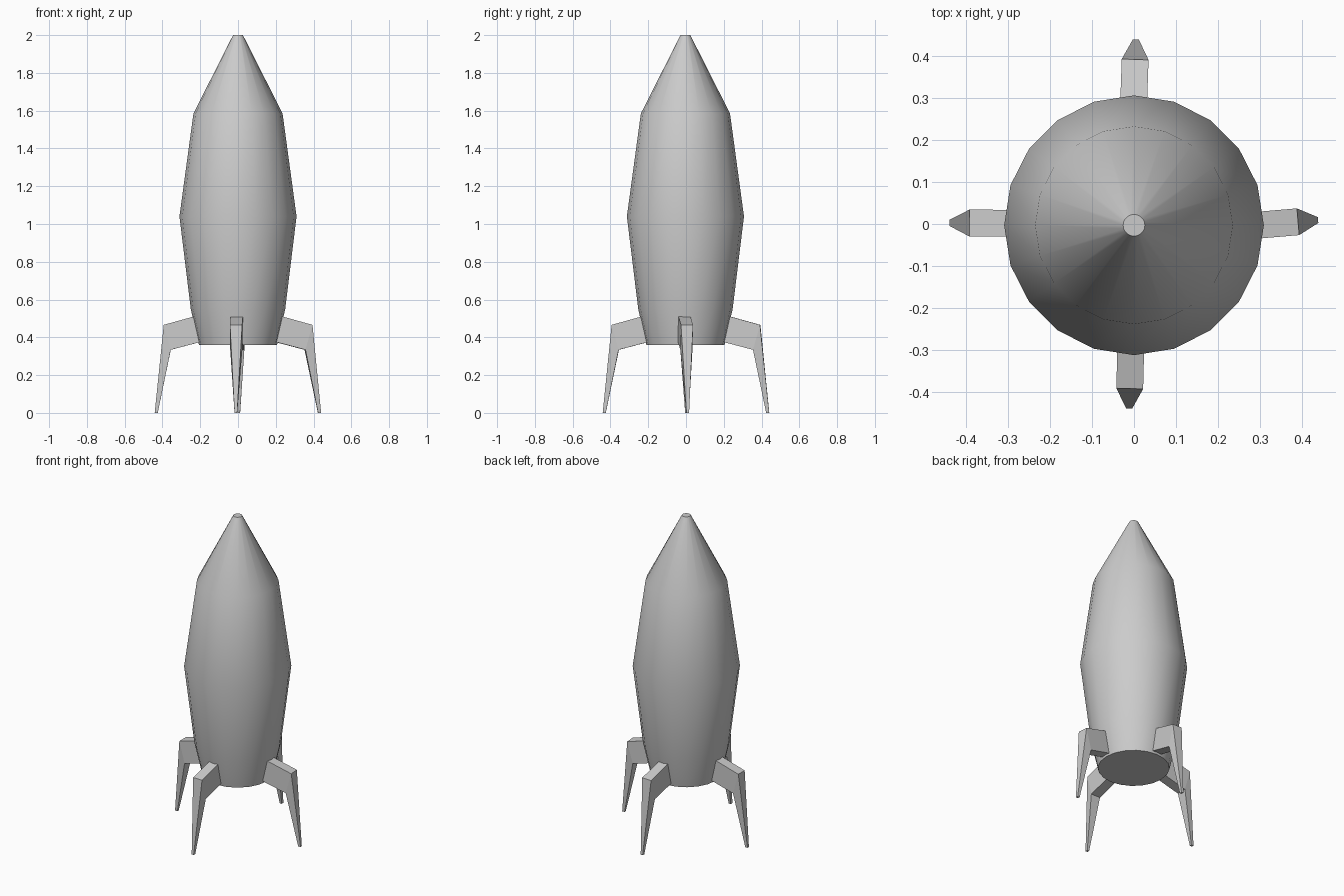
import bpy, bmesh, math
from mathutils import Matrix

cube = bpy.data.objects.get("Cube")
if cube:
    bpy.data.objects.remove(cube, do_unlink=True)

SIDES = 20

grey = bpy.data.materials.new("light_grey")
grey.use_nodes = True
grey.diffuse_color = (0.6, 0.6, 0.6, 1)
grey.node_tree.nodes["Principled BSDF"].inputs["Base Color"].default_value = (0.6, 0.6, 0.6, 1)


def loft(name, rings):
    """Join successive closed rings of points and cap both ends."""
    bm = bmesh.new()
    loops = [[bm.verts.new(p) for p in ring] for ring in rings]
    for a, b in zip(loops, loops[1:]):
        for i in range(len(a)):
            j = (i + 1) % len(a)
            bm.faces.new((a[i], a[j], b[j], b[i]))
    bm.faces.new(loops[0])
    bm.faces.new(loops[-1])
    bmesh.ops.recalc_face_normals(bm, faces=bm.faces)
    mesh = bpy.data.meshes.new(name)
    bm.to_mesh(mesh)
    bm.free()
    mesh.materials.append(grey)
    obj = bpy.data.objects.new(name, mesh)
    bpy.context.collection.objects.link(obj)
    return obj


def circle(radius, z):
    steps = [math.tau * i / SIDES for i in range(SIDES)]
    return [(radius * math.cos(a), radius * math.sin(a), z) for a in steps]


# Hull: tapered barrel with a blunt nose
profile = [(0.207, 0.36), (0.25, 0.55), (0.31, 1.04), (0.236, 1.585), (0.026, 2.0)]
hull = loft("hull", [circle(r, z) for r, z in profile])
hull.location.y = -0.003
bpy.context.view_layer.objects.active = hull
hull.select_set(True)
bpy.ops.object.shade_smooth_by_angle(angle=math.radians(30))
hull.select_set(False)


def section(outer, inner, half):
    """Four corners across a leg, from its upper edge to its lower edge."""
    (ro, zo), (ri, zi) = outer, inner
    return [(ro, -half, zo), (ro, half, zo), (ri, half, zi), (ri, -half, zi)]


# Legs: a short strut bent at the knee, tapering to a small foot
leg_sections = [
    section((0.17, 0.528), (0.17, 0.383), 0.032),
    section((0.393, 0.466), (0.356, 0.334), 0.032),
    section((0.441, 0.0), (0.425, 0.0), 0.007),
]

# Each leg has a slight twist and sideways shift of its own
legs = [
    ("left_leg", 0, 0.085, -0.028),
    ("back_leg", 90, -0.035, 0.011),
    ("right_leg", 180, -0.006, 0.0),
    ("front_leg", 270, -0.026, 0.0),
]
for name, heading, twist, shift in legs:
    leg = loft(name, leg_sections)
    leg.data.transform(Matrix.Rotation(math.radians(heading), 4, "Z")
                       @ Matrix.Translation((0, shift, 0))
                       @ Matrix.Rotation(twist, 4, "Z"))
